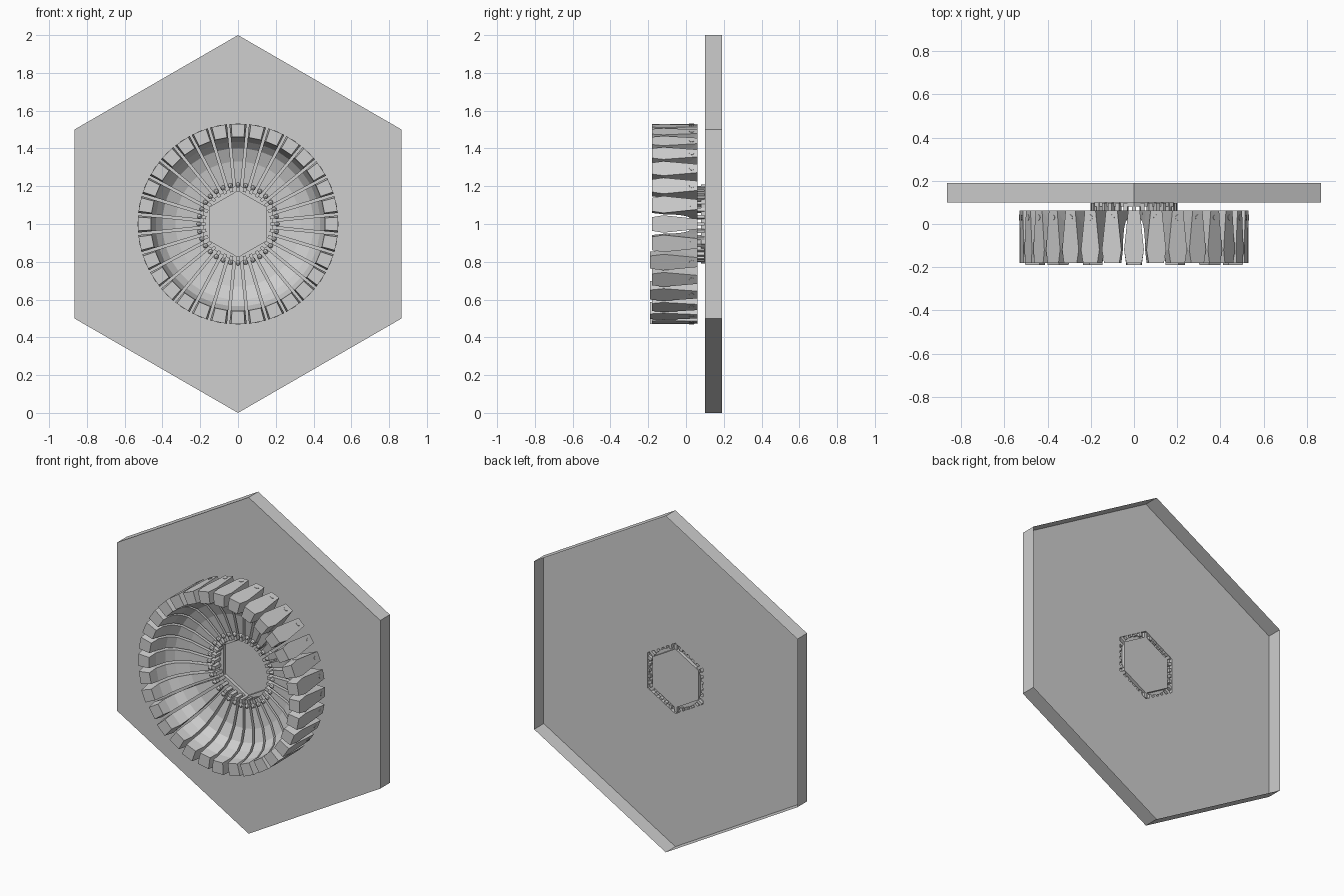
import bpy, bmesh, math
from mathutils import Matrix, Vector

cube = bpy.data.objects.get("Cube")
if cube:
    bpy.data.objects.remove(cube, do_unlink=True)

grey = bpy.data.materials.new("light_grey")
grey.use_nodes = True
GREY = (0.62, 0.62, 0.62, 1)
grey.diffuse_color = GREY
grey.node_tree.nodes["Principled BSDF"].inputs["Base Color"].default_value = GREY

COUNT = 32
CENTRE = Vector((0, 0, 1))


def finish(name, bm, fix_normals=True):
    """Turn a bmesh into a flat-shaded object centred on the wheel axis."""
    if fix_normals:
        bmesh.ops.recalc_face_normals(bm, faces=bm.faces)
    mesh = bpy.data.meshes.new(name)
    bm.to_mesh(mesh)
    bm.free()
    mesh.materials.append(grey)
    obj = bpy.data.objects.new(name, mesh)
    obj.location = CENTRE
    bpy.context.collection.objects.link(obj)
    return obj


def ring_matrix(i):
    return Matrix.Rotation(2 * math.pi * i / COUNT, 4, "Y")


# Hexagonal plate: open-backed shell with a raised collar around its centre
def hexagon(bm, radius, y):
    angles = [math.radians(30 + 60 * k) for k in range(6)]
    return [bm.verts.new((radius * math.cos(a), y, radius * math.sin(a))) for a in angles]


bm = bmesh.new()
steps = [(1.0, 0.19), (1.0, 0.10), (0.21, 0.10), (0.21, 0.08), (0.175, 0.08), (0.175, 0.10)]
loops = [hexagon(bm, r, y) for r, y in steps]
for a, b in zip(loops, loops[1:]):
    for k in range(6):
        n = (k + 1) % 6
        bm.faces.new((a[k], a[n], b[n], b[k]))
bm.faces.new(loops[-1])
finish("hexagonal_plate", bm)


# Blades: tapered fin that bends inward into a narrow spoke
# each section: front radius, front y, front half width, back radius, back y, back half width
SECTIONS = [
    (0.46, -0.18, 0.032, 0.53, -0.18, 0.036),
    (0.455, -0.12, 0.038, 0.53, -0.12, 0.046),
    (0.435, -0.06, 0.036, 0.53, 0.062, 0.027),
    (0.40, -0.02, 0.033, 0.42, 0.062, 0.027),
    (0.33, 0.01, 0.026, 0.33, 0.062, 0.024),
    (0.20, 0.03, 0.013, 0.20, 0.062, 0.013),
]


def add_blade(bm, turn, reach):
    rings = []
    for k, (fr, fy, fw, br, by, bw) in enumerate(SECTIONS):
        push = reach if k == 0 else 0
        corners = [(-fw, fy - push, fr), (fw, fy - push, fr),
                   (bw, by - push, br), (-bw, by - push, br)]
        rings.append([bm.verts.new(turn @ Vector(c)) for c in corners])
    for a, b in zip(rings, rings[1:]):
        for k in range(4):
            n = (k + 1) % 4
            bm.faces.new((a[k], a[n], b[n], b[k]))
    bm.faces.new(rings[0])
    bm.faces.new(rings[-1])


bm = bmesh.new()
for i in range(COUNT):
    turn = ring_matrix(i)
    low = (turn @ Vector((0, 0, 1))).z < -0.1
    add_blade(bm, turn, 0.01 if low and i % 2 == 0 else 0)
finish("blade_ring", bm)

# Rivets on the outer face of each blade
bm = bmesh.new()
for i in range(COUNT):
    place = ring_matrix(i) @ Matrix.Translation((0, 0.03, 0.53))
    bmesh.ops.create_cone(bm, cap_ends=True, segments=8, radius1=0.013,
                          radius2=0.013, depth=0.004, matrix=place)
finish("blade_rivets", bm)

# Square pins joining the spokes to the collar
bm = bmesh.new()
for i in range(COUNT):
    place = ring_matrix(i) @ Matrix.Translation((0, 0.062, 0.187))
    size = Matrix.Diagonal((0.018, 0.07, 0.03, 1))
    bmesh.ops.create_cube(bm, size=1, matrix=place @ size)
finish("collar_pins", bm)

# Round beads at the inner end of each spoke
bm = bmesh.new()
for i in range(COUNT):
    place = ring_matrix(i) @ Matrix.Translation((0, 0.028, 0.207))
    bmesh.ops.create_uvsphere(bm, u_segments=8, v_segments=6, radius=0.013, matrix=place)
finish("spoke_beads", bm)
